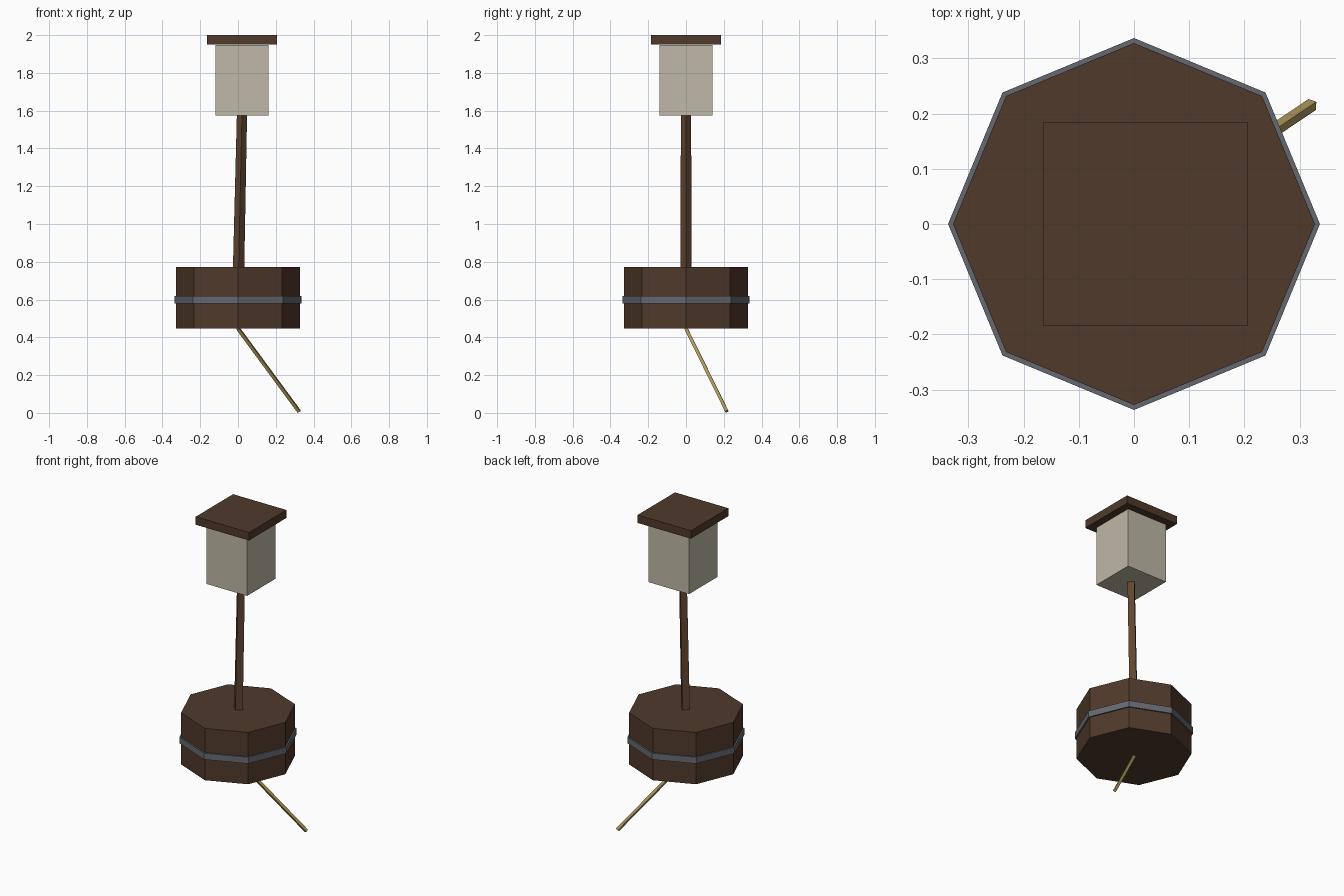
import bpy, bmesh
from mathutils import Vector, Matrix

if "Cube" in bpy.data.objects:
    bpy.data.objects.remove(bpy.data.objects["Cube"])


def material(name, rgb):
    m = bpy.data.materials.new(name)
    m.diffuse_color = (*rgb, 1)
    m.use_nodes = True
    m.node_tree.nodes["Principled BSDF"].inputs["Base Color"].default_value = m.diffuse_color
    return m


wood = material("dark_wood", (0.08, 0.042, 0.024))
post_wood = material("post_wood", (0.12, 0.06, 0.03))
iron = material("iron", (0.13, 0.14, 0.16))
glass = material("pale_panel", (0.52, 0.48, 0.38))
hemp = material("hemp", (0.42, 0.31, 0.11))


def finish(name, bm, mat):
    mesh = bpy.data.meshes.new(name)
    bm.to_mesh(mesh)
    bm.free()
    mesh.materials.append(mat)
    bpy.context.collection.objects.link(bpy.data.objects.new(name, mesh))


def prism(name, a, b, r1, r2, sides, mat):
    """Capped prism from point a to point b."""
    a, b = Vector(a), Vector(b)
    d = b - a
    rot = Matrix.Identity(4)
    if abs(d.x) + abs(d.y) > 1e-6:
        rot = d.to_track_quat('Z', 'Y').to_matrix().to_4x4()
    bm = bmesh.new()
    bmesh.ops.create_cone(bm, cap_ends=True, segments=sides, radius1=r1, radius2=r2,
                          depth=d.length, matrix=Matrix.Translation((a + b) / 2) @ rot)
    finish(name, bm, mat)


def box(name, centre, size, mat):
    bm = bmesh.new()
    bmesh.ops.create_cube(bm, size=1, matrix=Matrix.Translation(centre) @ Matrix.Diagonal((*size, 1)))
    finish(name, bm, mat)


# Octagonal float with its metal band
prism("float_drum", (0, 0, 0.447), (0, 0, 0.772), 0.328, 0.328, 8, wood)
prism("drum_band", (0, 0, 0.58), (0, 0, 0.62), 0.337, 0.337, 8, iron)

# Slightly leaning square post
prism("post", (0.003, 0, 0.76), (0.021, 0, 1.58), 0.03, 0.027, 4, post_wood)

# Lantern body and roof
box("lantern_body", (0.021, 0, 1.761), (0.28, 0.28, 0.375), glass)
box("lantern_roof", (0.021, 0, 1.975), (0.37, 0.37, 0.05), wood)

# Mooring rope slanting down from the underside
prism("mooring_rope", (0, 0, 0.447), (0.323, 0.2165, 0.008), 0.012, 0.012, 4, hemp)
